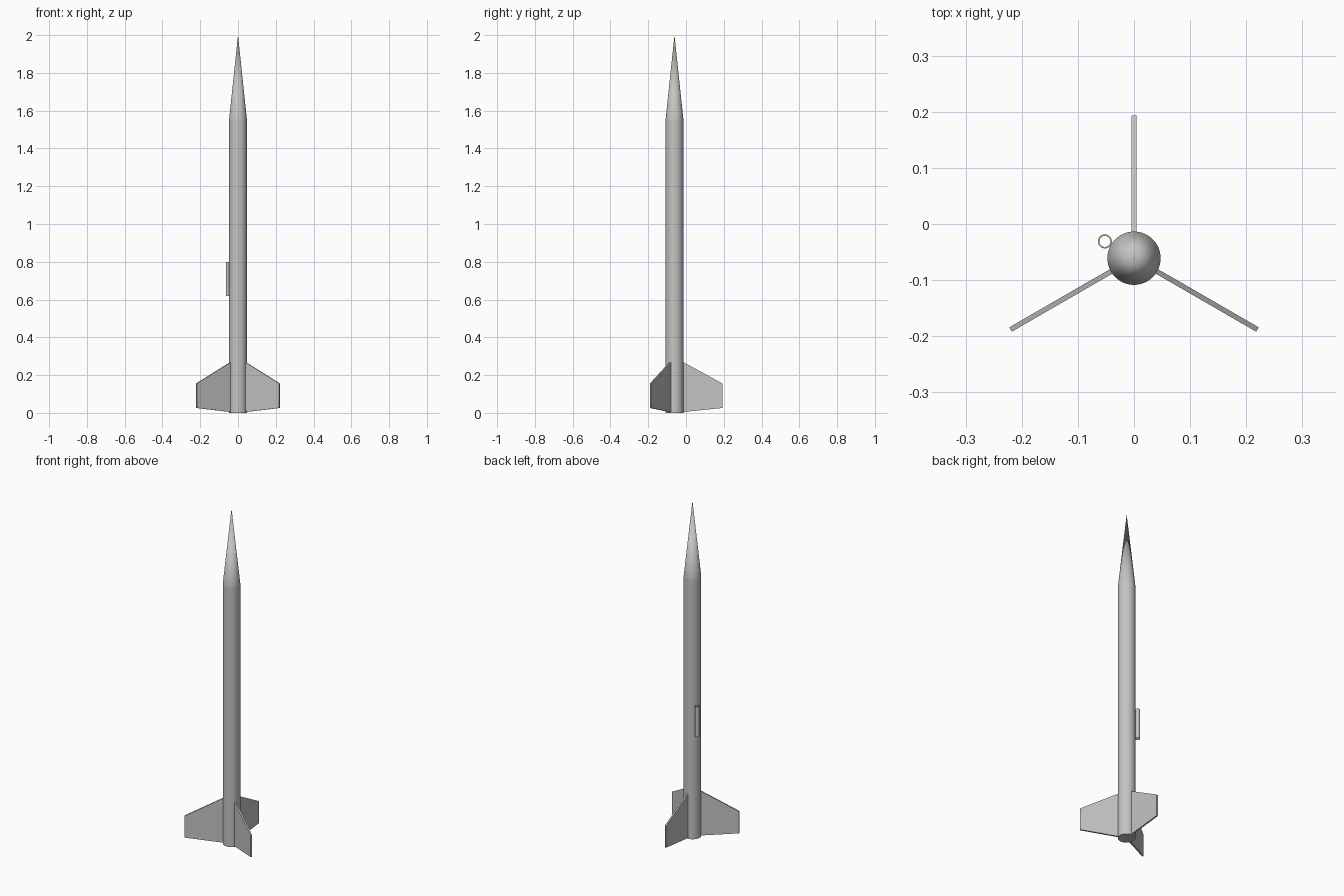
import bpy, bmesh
from math import radians, sin, cos, pi
from mathutils import Matrix, Vector

cube = bpy.data.objects.get("Cube")
if cube:
    bpy.data.objects.remove(cube)

AXIS = Vector((0, -0.061, 0))   # centre line of the rocket
RADIUS = 0.0475

grey = bpy.data.materials.new("light grey")
grey.use_nodes = True
grey.diffuse_color = (0.55, 0.55, 0.55, 1)
grey.node_tree.nodes["Principled BSDF"].inputs["Base Color"].default_value = (0.55, 0.55, 0.55, 1)


def finish(name, bm, location, smooth=False):
    bmesh.ops.remove_doubles(bm, verts=bm.verts, dist=1e-5)
    bmesh.ops.recalc_face_normals(bm, faces=bm.faces)
    mesh = bpy.data.meshes.new(name)
    bm.to_mesh(mesh)
    bm.free()
    mesh.materials.append(grey)
    obj = bpy.data.objects.new(name, mesh)
    obj.location = location
    bpy.context.collection.objects.link(obj)
    if smooth:
        bpy.ops.object.select_all(action='DESELECT')
        obj.select_set(True)
        bpy.context.view_layer.objects.active = obj
        bpy.ops.object.shade_smooth_by_angle(angle=radians(30))
    return obj


def lathe(name, profile, location, steps):
    """Spin a (radius, height) profile about the vertical."""
    bm = bmesh.new()
    verts = [bm.verts.new((r, 0, z)) for r, z in profile]
    edges = [bm.edges.new(pair) for pair in zip(verts, verts[1:])]
    bmesh.ops.spin(bm, geom=verts + edges, cent=(0, 0, 0), axis=(0, 0, 1),
                   angle=2 * pi, steps=steps)
    return finish(name, bm, location, smooth=True)


def fin(name, angle):
    """Swept plate whose root is sunk slightly into the body."""
    outline = [(0.04, 0.004), (0.254, 0.026), (0.254, 0.156), (0.04, 0.272)]
    thickness = 0.009
    bm = bmesh.new()
    face = bm.faces.new([bm.verts.new((r, -thickness / 2, z)) for r, z in outline])
    side = bmesh.ops.extrude_face_region(bm, geom=[face])
    moved = [v for v in side["geom"] if isinstance(v, bmesh.types.BMVert)]
    bmesh.ops.translate(bm, verts=moved, vec=(0, thickness, 0))
    bmesh.ops.rotate(bm, verts=bm.verts, cent=(0, 0, 0),
                     matrix=Matrix.Rotation(radians(angle), 3, 'Z'))
    return finish(name, bm, AXIS)


# Body tube with closed base, and conical nose
lathe("body_tube", [(0, 0), (RADIUS, 0), (RADIUS, 1.55)], AXIS, 64)
lathe("nose_cone", [(RADIUS, 1.55), (0, 2.0)], AXIS, 64)

# Three fins around the tail
for name, angle in (("back_fin", 90), ("right_fin", 210), ("left_fin", 330)):
    fin(name, angle)

# Hollow launch lug touching the body on its right, towards the back
outer, inner = 0.0125, 0.0098
reach = RADIUS + outer
lug_at = AXIS + Vector((reach * cos(radians(150)), reach * sin(radians(150)), 0))
lathe("launch_lug", [(outer, 0.62), (outer, 0.8), (inner, 0.8), (inner, 0.62), (outer, 0.62)],
      lug_at, 32)
